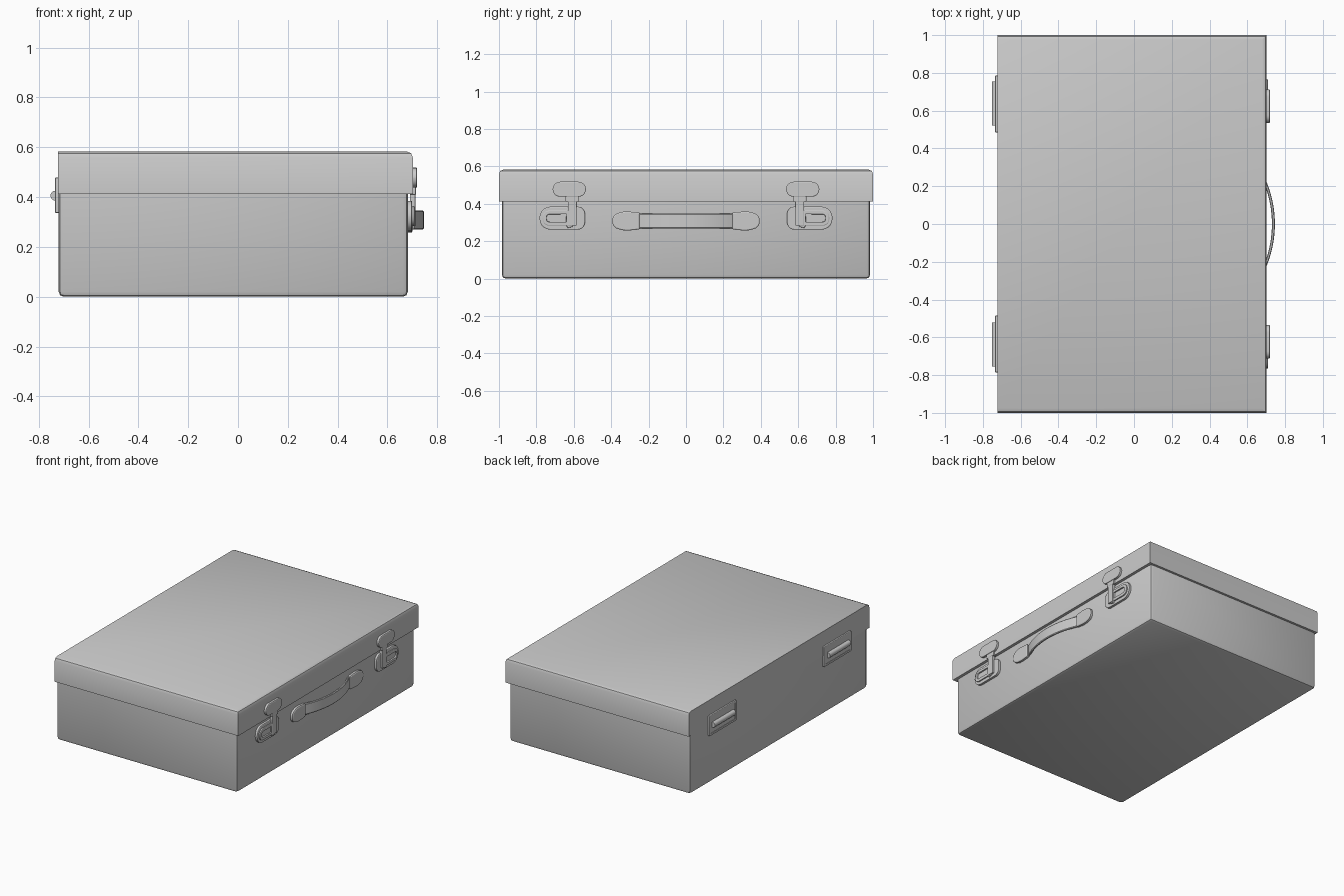
import bpy, bmesh
from math import pi, sin, cos, sqrt

if "Cube" in bpy.data.objects:
    bpy.data.objects.remove(bpy.data.objects["Cube"])


def finish(name, bm, mirror=False):
    bmesh.ops.recalc_face_normals(bm, faces=bm.faces)
    me = bpy.data.meshes.new(name)
    bm.to_mesh(me)
    bm.free()
    ob = bpy.data.objects.new(name, me)
    bpy.context.collection.objects.link(ob)
    if mirror:
        ob.modifiers.new("mirror", 'MIRROR').use_axis = (False, True, False)
    bpy.ops.object.select_all(action='DESELECT')
    ob.select_set(True)
    bpy.context.view_layer.objects.active = ob
    bpy.ops.object.shade_smooth_by_angle(angle=pi / 6)
    return ob


def box(name, lo, hi, pick, width, mirror=False):
    """Box between two corners; edges whose midpoint passes pick() are rounded."""
    bm = bmesh.new()
    bmesh.ops.create_cube(bm, size=1)
    for v in bm.verts:
        v.co = [lo[i] + (v.co[i] + .5) * (hi[i] - lo[i]) for i in range(3)]
    mid = [(e, (e.verts[0].co + e.verts[1].co) / 2) for e in bm.edges]
    edges = [e for e, m in mid if pick(m)]
    bmesh.ops.bevel(bm, geom=edges, offset=width, segments=2, profile=.5,
                    affect='EDGES')
    return finish(name, bm, mirror)


def rounded(y0, y1, z0, z1, r_out, r_in, n=5):
    """Outline in y,z with separate radii on the y0 and y1 sides."""
    pts = []
    for k, (y, z, r) in enumerate([(y1 - r_in, z1 - r_in, r_in), (y0 + r_out, z1 - r_out, r_out),
                                   (y0 + r_out, z0 + r_out, r_out), (y1 - r_in, z0 + r_in, r_in)]):
        for i in range(n + 1):
            a = (k + i / n) * pi / 2
            pts.append((y + r * cos(a), z + r * sin(a)))
    return pts


def plate(name, pts, x0, x1, bevel=.004, rim=0, depth=0):
    """Outline extruded along x, front edge softened, optional sunken window."""
    bm = bmesh.new()
    base = bm.faces.new([bm.verts.new((x0, y, z)) for y, z in pts])
    bmesh.ops.remove_doubles(bm, verts=bm.verts, dist=.0005)
    base = bm.faces[:][0]
    res = bmesh.ops.extrude_face_region(bm, geom=[base], use_keep_orig=True)
    for g in res['geom']:
        if isinstance(g, bmesh.types.BMVert):
            g.co.x = x1
    bmesh.ops.recalc_face_normals(bm, faces=bm.faces)
    side = 1 if x1 > x0 else -1
    front = [f for f in bm.faces if f.normal.x * side > .9]
    bmesh.ops.inset_region(bm, faces=front, thickness=bevel)
    for v in front[0].verts:
        v.co.x = x1 + side * bevel * .6
    if rim:
        bmesh.ops.inset_region(bm, faces=front, thickness=rim)
        bmesh.ops.inset_region(bm, faces=front, thickness=.002)
        for v in front[0].verts:
            v.co.x -= side * depth
    return finish(name, bm, True)


# case body and overhanging lid
box("case_body", (-.72, -.984, 0), (.682, .984, .42), lambda m: m.z < .3, .02)
box("case_lid", (-.722, -1, .413), (.702, 1, .583),
    lambda m: m.z > .57 and m.x > -.7, .024)

# latches: catch on the lid, base on the body, lever and connecting stem
plate("latch_catch", rounded(-.713, -.535, .438, .518, .0395, .0395), .69, .717)
plate("latch_base", rounded(-.783, -.54, .262, .385, .058, .04), .67, .697)
plate("latch_lever", rounded(-.766, -.62, .283, .364, .035, .003), .69, .707, .003, .016, .009)
plate("latch_stem", rounded(-.632, -.585, .283, .46, .002, .002), .69, .711, .003)
plate("latch_collar", rounded(-.643, -.575, .41, .445, .004, .004), .69, .713, .003)

# handle grip: a thin strap following a shallow arc
bm = bmesh.new()
R, N, prev = .585, 20, None
rings = []
for i in range(N + 1):
    y = -.275 + .55 * i / N
    x = .746 - R + sqrt(R * R - y * y)
    section = [(0, -.034), (0, .034), (-.004, .039), (-.012, .039),
               (-.016, .034), (-.016, -.034), (-.012, -.039), (-.004, -.039)]
    rings.append([bm.verts.new((x + dx, y, .308 + dz)) for dx, dz in section])
for a, b in zip(rings, rings[1:]):
    for j in range(8):
        bm.faces.new((a[j], a[j - 1], b[j - 1], b[j]))
bm.faces.new(rings[0])
bm.faces.new(rings[-1])
finish("handle_grip", bm)

# handle end pads: tapered tongues that hold the strap
half = [(-.248, .041), (-.255, .046), (-.31, .051), (-.345, .049),
        (-.375, .038), (-.388, .026), (-.393, .012)]
pad = [(y, .308 + h) for y, h in half] + [(y, .308 - h) for y, h in reversed(half)]
plate("handle_end", pad, .67, .697, .006)

# hinges on the back: framed plate and barrel
plate("hinge_plate", rounded(-.785, -.485, .337, .478, .004, .004), -.71, -.733, .003, .012, .003)
bm = bmesh.new()
barrel = []
for y in (-.755, -.522):
    barrel.append([bm.verts.new((-.733 + .02 * cos(k * pi / 8), y, .406 + .02 * sin(k * pi / 8)))
                   for k in range(16)])
    bm.faces.new(barrel[-1])
for k in range(16):
    bm.faces.new((barrel[0][k], barrel[0][k - 1], barrel[1][k - 1], barrel[1][k]))
finish("hinge_barrel", bm, True)
